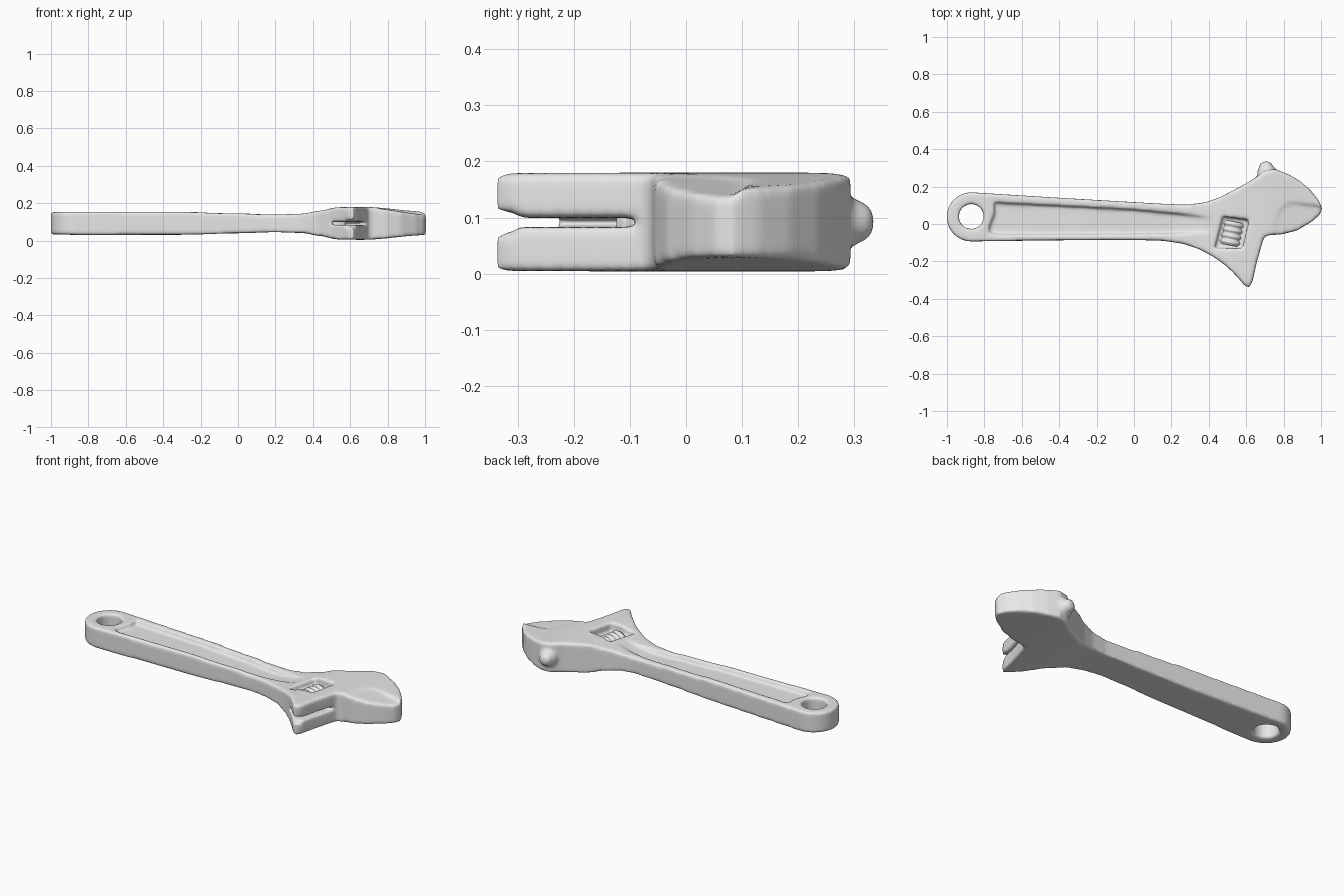
import bpy, bmesh, math
from mathutils import Vector, Matrix

if "Cube" in bpy.data.objects:
    bpy.data.objects.remove(bpy.data.objects["Cube"])

MID = 0.092  # height of the tool's middle plane

steel = bpy.data.materials.new("grey_steel")
steel.use_nodes = True
steel.diffuse_color = (0.8, 0.8, 0.8, 1)
steel.node_tree.nodes["Principled BSDF"].inputs["Base Color"].default_value = (0.8, 0.8, 0.8, 1)


def add_object(name, bm):
    bmesh.ops.recalc_face_normals(bm, faces=bm.faces[:])
    mesh = bpy.data.meshes.new(name)
    bm.to_mesh(mesh)
    bm.free()
    mesh.materials.append(steel)
    obj = bpy.data.objects.new(name, mesh)
    bpy.context.collection.objects.link(obj)
    return obj


def half_thickness(x):
    stations = [(-1, .06), (-.8, .062), (-.3, .061), (0, .053), (.2, .047), (.34, .051),
                (.44, .067), (.53, .086), (.66, .088), (1.02, .062)]
    for (x0, h0), (x1, h1) in zip(stations, stations[1:]):
        if x <= x1:
            t = max(0, (x - x0) / (x1 - x0))
            t = t * t * (3 - 2 * t)
            return h0 + (h1 - h0) * t
    return stations[-1][1]


def prism(name, outline, top, bottom):
    """Closed prism on an outline, sliced along x, with heights given by functions of x."""
    bm = bmesh.new()
    low = [bm.verts.new((x, y, 0)) for x, y in outline]
    high = [bm.verts.new((x, y, 1)) for x, y in outline]
    bm.faces.new(low[::-1])
    bm.faces.new(high)
    for i in range(len(low)):
        bm.faces.new((low[i - 1], low[i], high[i], high[i - 1]))
    for i in range(-32, 33):
        bmesh.ops.bisect_plane(bm, geom=bm.verts[:] + bm.edges[:] + bm.faces[:],
                               plane_co=(i / 32 + .003, 0, 0), plane_no=(1, 0, 0), dist=1e-5)
    bmesh.ops.triangulate(bm, faces=bm.faces[:])
    for v in bm.verts:
        v.co.z = MID + (top if v.co.z > .5 else bottom)(v.co.x)
    return add_object(name, bm)


def apply(obj, kind, **settings):
    mod = obj.modifiers.new(kind.title(), kind)
    for key, value in settings.items():
        setattr(mod, key, value)
    bpy.context.view_layer.objects.active = obj
    bpy.ops.object.modifier_apply(modifier=mod.name)


def combine(obj, other, operation="DIFFERENCE"):
    apply(obj, "BOOLEAN", operation=operation, solver="EXACT", object=other)
    bpy.data.objects.remove(other)


def arc(cx, cy, r, start, end, n):
    angles = [math.radians(start + (end - start) * i / n) for i in range(n + 1)]
    return [(cx + r * math.cos(a), cy + r * math.sin(a)) for a in angles]


def lathe(name, profile, location, direction):
    """Spin (radius, height) points around z, then aim the result along a direction."""
    bm = bmesh.new()
    verts = [bm.verts.new((r, 0, z)) for r, z in profile]
    edges = [bm.edges.new(pair) for pair in zip(verts, verts[1:])]
    bmesh.ops.spin(bm, geom=verts + edges, cent=(0, 0, 0), axis=(0, 0, 1),
                   angle=math.tau, steps=32)
    bmesh.ops.remove_doubles(bm, verts=bm.verts[:], dist=1e-5)
    turn = Vector(direction).to_track_quat("Z", "Y").to_matrix().to_4x4()
    bmesh.ops.transform(bm, matrix=Matrix.Translation(location) @ turn, verts=bm.verts[:])
    obj = add_object(name, bm)
    for poly in obj.data.polygons:
        poly.use_smooth = True
    return obj


# Body: rounded handle end, waist, head and lower jaw
head = [(-.4, -.087), (0, -.085), (.16, -.09), (.26, -.105), (.35, -.135), (.43, -.178),
        (.5, -.23), (.55, -.28), (.59, -.328), (.615, -.338), (.633, -.31), (.655, -.21),
        (.695, -.07), (.72, -.06), (.79, -.055), (.87, -.035), (.95, .012), (.994, .05),
        (1.006, .085), (.985, .13), (.94, .185), (.88, .235), (.82, .268), (.75, .295),
        (.69, .28), (.64, .24), (.55, .19), (.46, .143), (.38, .115), (.28, .103),
        (.15, .108), (-.4, .14)]
body = prism("wrench_body", arc(-.87, .038, .131, 87, 270, 28) + head,
             half_thickness, lambda x: -half_thickness(x))

# Blunt pin end on the back of the head
pin = [(0, -.06), (.052, -.06), (.05, .005), (.04, .02), (.036, .034),
       (.028, .045), (.014, .052), (0, .053)]
combine(body, lathe("pin_knob", pin, (.708, .283, MID), (-.12, 1, 0)), "UNION")

# Hanging hole
combine(body, prism("hole_cutter", arc(-.87, .04, .067, 0, 348, 29),
                    lambda x: .3, lambda x: -.3))

recess = [(-.75, .115), (-.745, .06), (-.775, -.02), (-.77, -.05), (-.7, -.057), (.2, -.052),
          (.43, -.04), (.43, .035), (.2, .058), (0, .077), (-.3, .093)]
window = [(.475, .04), (.615, .022), (.58, -.13), (.43, -.13)]
nose = [(.74, -.1), (.755, .02), (.785, .085), (.83, .115), (.9, .11), (1.1, .08), (1.1, -.1)]


def recess_floor(x):
    return half_thickness(x) - .026 * min(1, max(0, (.44 - x) / .2))


# Handle recess, worm window and thinned nose on both faces
for side in (1, -1):
    for name, outline, floor in (
            ("recess_cutter", recess, recess_floor),
            ("window_cutter", window, lambda x: .035),
            ("nose_cutter", nose, lambda x: half_thickness(x) - .004 - .05 * max(0, x - .76))):
        combine(body, prism(name, outline, lambda x: side * .3, lambda x: side * floor(x)))

# Jaw slot between the two prongs, opening wider at the tip
for depth, gap in ((-.085, .009), (-.3, .018)):
    slot = [(.5, -.4), (.8, -.4), (.8, depth), (.5, depth)]
    combine(body, prism("slot_cutter", slot, lambda x: gap, lambda x: -gap))

# Soft forged surface
apply(body, "REMESH", mode="VOXEL", voxel_size=.0075, use_smooth_shade=True)
apply(body, "SMOOTH", factor=.5, iterations=16)

# Adjusting worm with rounded ridges
ridges = [(.061 - .004 * math.cos(i * math.pi / 4), -.064 + .004 * i) for i in range(33)]
lathe("adjusting_worm", [(0, -.066)] + ridges + [(0, .066)], (.523, -.05, MID), (.2, 1, 0))
